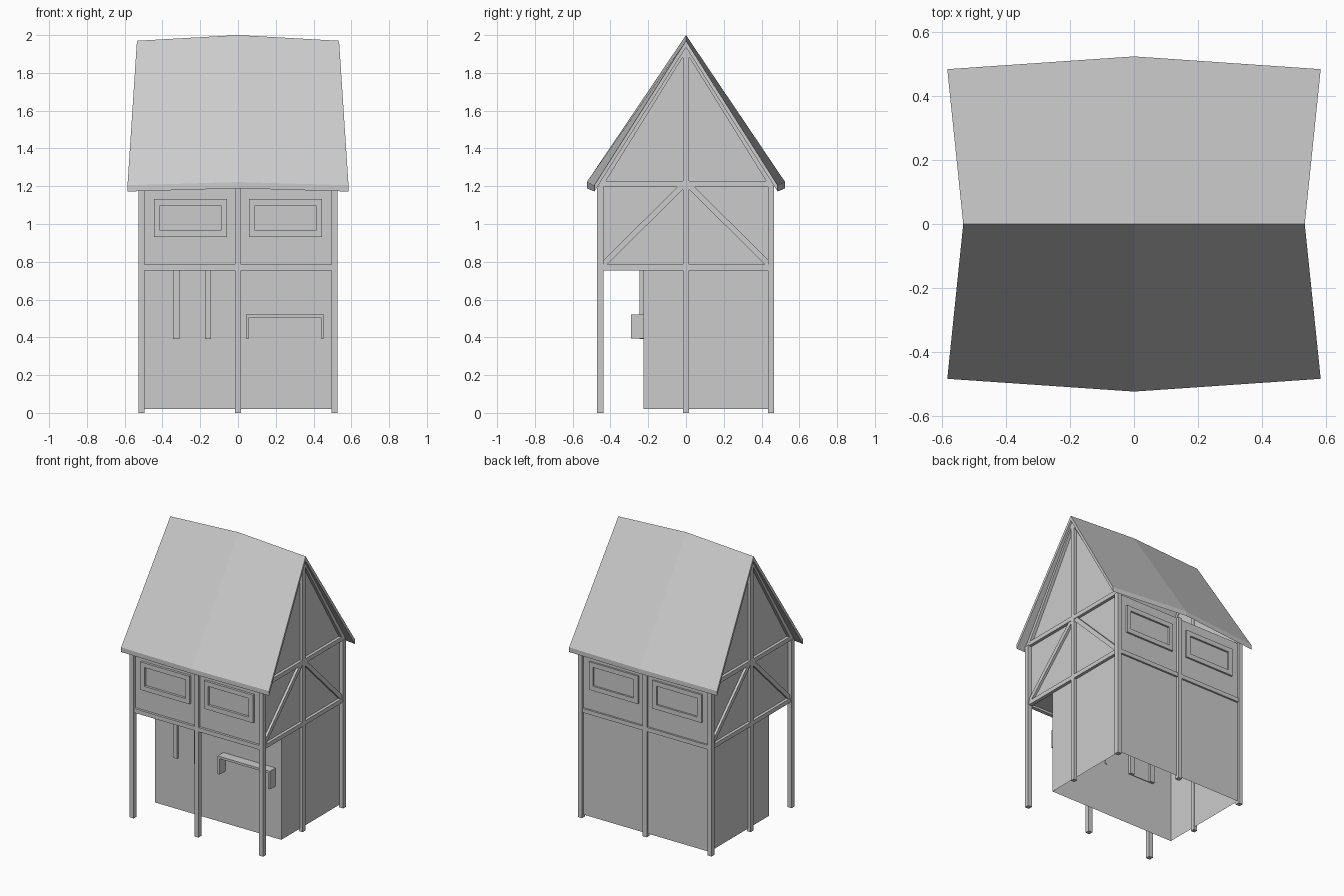
import bpy, bmesh
from math import atan2, hypot

if "Cube" in bpy.data.objects:
    bpy.data.objects.remove(bpy.data.objects["Cube"])


def finish(name, bm):
    bmesh.ops.recalc_face_normals(bm, faces=bm.faces)
    me = bpy.data.meshes.new(name)
    bm.to_mesh(me)
    bm.free()
    ob = bpy.data.objects.new(name, me)
    bpy.context.collection.objects.link(ob)
    return ob


def box(name, x0, x1, y0, y1, z0, z1):
    bm = bmesh.new()
    bmesh.ops.create_cube(bm, size=1)
    for v in bm.verts:
        v.co.x = x0 if v.co.x < 0 else x1
        v.co.y = y0 if v.co.y < 0 else y1
        v.co.z = z0 if v.co.z < 0 else z1
    return finish(name, bm)


def side_beam(name, x, p, q, depth, width):
    # slanted timber lying in a side wall, from p to q in (y, z)
    dy, dz = q[0] - p[0], q[1] - p[1]
    ob = box(name, -depth / 2, depth / 2, -hypot(dy, dz) / 2, hypot(dy, dz) / 2,
             -width / 2, width / 2)
    ob.location = (x, (p[0] + q[0]) / 2, (p[1] + q[1]) / 2)
    ob.rotation_euler.x = atan2(dz, dy)


def ring(name, x0, x1, z0, z1, w, y0, y1):
    # rectangular window frame
    bm = bmesh.new()
    outer = [(x0, z0), (x1, z0), (x1, z1), (x0, z1)]
    inner = [(x0 + w, z0 + w), (x1 - w, z0 + w), (x1 - w, z1 - w), (x0 + w, z1 - w)]
    loops = [[bm.verts.new((x, y, z)) for x, z in pts]
             for pts, y in ((outer, y0), (inner, y0), (inner, y1), (outer, y1))]
    for a, b in zip(loops, loops[1:] + loops[:1]):
        for i in range(4):
            j = (i + 1) % 4
            bm.faces.new((a[i], a[j], b[j], b[i]))
    finish(name, bm)


# Walls: side profile swept across x, open underneath and under the roof
profile = [(-.225, .02), (.45, .02), (.45, 1.2), (0, 1.93), (-.45, 1.2),
           (-.45, .77), (-.225, .77)]
bm = bmesh.new()
left = [bm.verts.new((-.5, y, z)) for y, z in profile]
right = [bm.verts.new((.5, y, z)) for y, z in profile]
bm.faces.new(left)
bm.faces.new(right)
for i in (1, 4, 5, 6):
    j = (i + 1) % 7
    bm.faces.new((left[i], left[j], right[j], right[i]))
finish("walls", bm)

# Roof: two slopes bowed outwards at the middle
bm = bmesh.new()
stations = [(-.535, -.585, 1.97, .485, 1.205), (0, 0, 2.0, .525, 1.222),
            (.535, .585, 1.97, .485, 1.205)]
sections = []
for xr, xe, zr, y, ze in stations:
    sections.append([bm.verts.new(c) for c in (
        (xe, -y, ze), (xr, 0, zr), (xe, y, ze),
        (xe, y, ze - .033), (xr, 0, zr - .035), (xe, -y, ze - .033))])
for a, b in zip(sections, sections[1:]):
    for i in range(6):
        j = (i + 1) % 6
        bm.faces.new((a[i], a[j], b[j], b[i]))
for s in (sections[0], sections[2]):
    bm.faces.new((s[0], s[1], s[4], s[5]))
    bm.faces.new((s[1], s[2], s[3], s[4]))
finish("roof", bm)

# Posts and floor beams on front and back
for yc, side in ((-.454, "front"), (.45, "back")):
    for x in (-.512, 0, .512):
        box(side + "_post", x - .016, x + .016, yc - .016, yc + .016, 0, 1.2)
    box(side + "_beam", -.512, .512, yc - .013, yc + .013, .755, .785)

# Timbers on both sides
for s in (-1, 1):
    x = s * .508
    box("side_post", x - .014, x + .014, -.015, .015, 0, 1.94)
    for z in (.77, 1.212):
        box("side_beam", x - .013, x + .013, -.455, .45, z - .015, z + .015)
    for d in (-1, 1):
        side_beam("brace", s * .505, (d * .44, .785), (d * .02, 1.2), .024, .03)
        side_beam("rafter", s * .508, (d * .457, 1.2), (0, 1.935), .028, .026)

# Upper windows, front and back
for y0, y1 in ((-.467, -.445), (.445, .463)):
    for x in (-.251, .251):
        ring("window_frame", x - .194, x + .194, .932, 1.132, .033, y0, y1)

# Shuttered hatch beside the counter
for x0, x1 in ((-.344, -.311), (-.175, -.143)):
    box("hatch_jamb", x0, x1, -.245, -.205, .39, .77)
box("hatch_panel", -.311, -.175, -.229, -.22, .39, .77)

# Counter with two legs
box("counter_top", .042, .455, -.29, -.22, .506, .522)
for x0 in (.042, .439):
    box("counter_leg", x0, x0 + .016, -.29, -.22, .393, .506)
